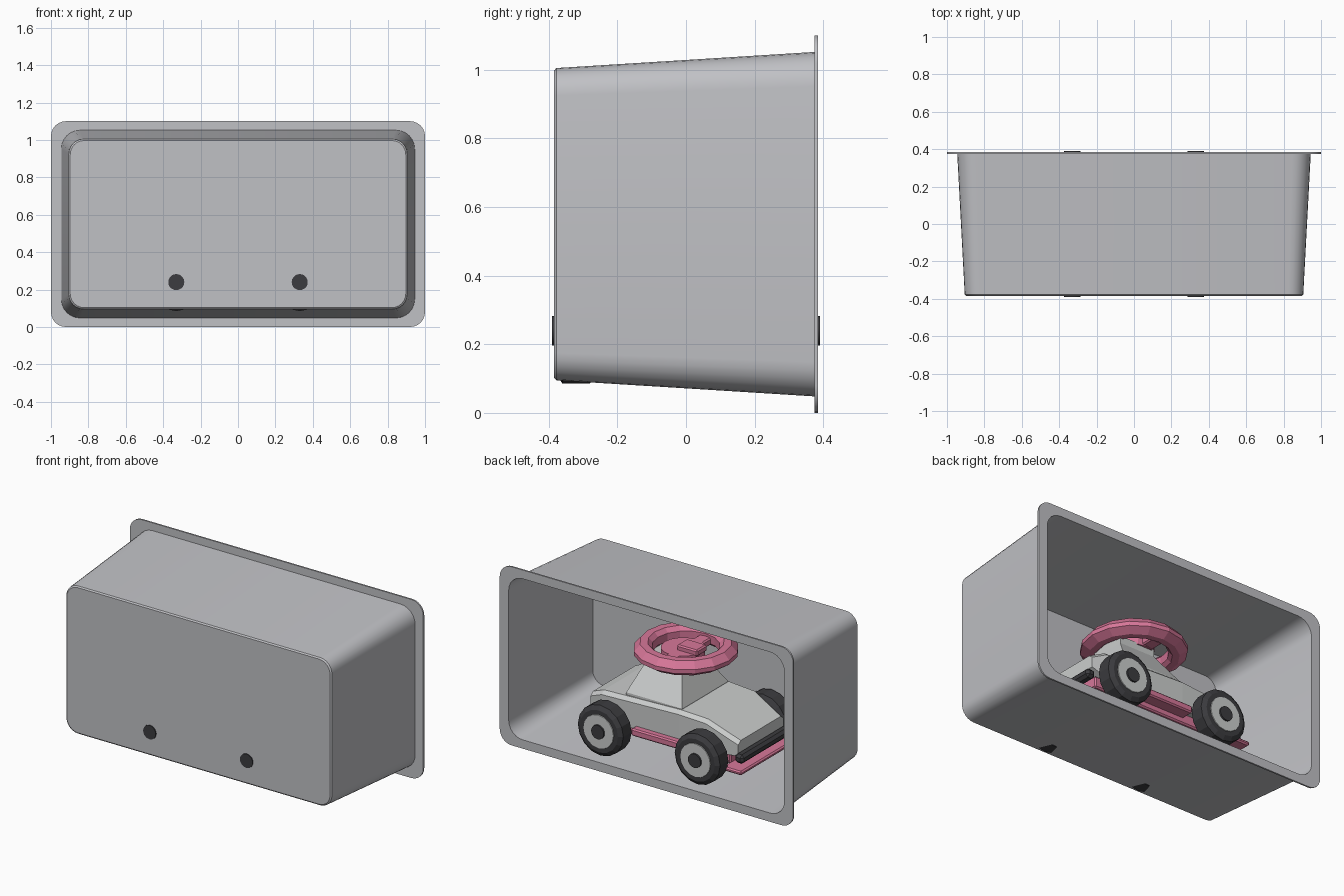
import bpy, bmesh, math

if "Cube" in bpy.data.objects:
    bpy.data.objects.remove(bpy.data.objects["Cube"])


def material(name, rgb):
    m = bpy.data.materials.new(name)
    m.diffuse_color = (*rgb, 1)
    m.use_nodes = True
    m.node_tree.nodes["Principled BSDF"].inputs["Base Color"].default_value = m.diffuse_color
    return m


TRAY = material("tray grey", (0.53, 0.535, 0.56))
BODY = material("light grey", (0.60, 0.615, 0.61))
PINK = material("pink", (0.68, 0.185, 0.32))
DARK = material("dark rubber", (0.045, 0.045, 0.05))


def skin(name, loops, mat, closed=False, smooth=None):
    """Join equal-length point loops into a surface, capped or closed as a ring."""
    bm = bmesh.new()
    rings = [[bm.verts.new(p) for p in loop] for loop in loops]
    pairs = list(zip(rings, rings[1:]))
    if closed:
        pairs.append((rings[-1], rings[0]))
    else:
        bm.faces.new(rings[0])
        bm.faces.new(rings[-1])
    for a, b in pairs:
        n = len(a)
        for i in range(n):
            bm.faces.new((a[i], a[(i + 1) % n], b[(i + 1) % n], b[i]))
    bmesh.ops.recalc_face_normals(bm, faces=bm.faces[:])
    me = bpy.data.meshes.new(name)
    bm.to_mesh(me)
    bm.free()
    me.materials.append(mat)
    ob = bpy.data.objects.new(name, me)
    bpy.context.collection.objects.link(ob)
    if smooth:
        bpy.ops.object.select_all(action='DESELECT')
        ob.select_set(True)
        bpy.context.view_layer.objects.active = ob
        bpy.ops.object.shade_smooth_by_angle(angle=math.radians(smooth))
    return ob


def rounded(hx, hz, r, y, steps=6):
    """Rounded rectangle facing y, centred on the tray."""
    pts = []
    for k, (sx, sz) in enumerate(((1, 1), (-1, 1), (-1, -1), (1, -1))):
        for i in range(steps + 1):
            a = math.pi / 2 * (k + i / steps)
            pts.append((sx * (hx - r) + r * math.cos(a), y,
                        0.55 + sz * (hz - r) + r * math.sin(a)))
    return pts


def disc(x, y, z, r, n=16):
    """Circle facing y."""
    return [(x + r * math.cos(2 * math.pi * i / n), y,
             z + r * math.sin(2 * math.pi * i / n)) for i in range(n)]


def flat_circle(x, z, r, n=16):
    """Circle facing up."""
    return [(x + r * math.cos(2 * math.pi * i / n),
             r * math.sin(2 * math.pi * i / n), z) for i in range(n)]


def rect(x0, x1, hy, z):
    return [(x0, -hy, z), (x1, -hy, z), (x1, hy, z), (x0, hy, z)]


def box(name, x0, x1, hy, z0, z1, mat, bevel=0.008):
    ob = skin(name, [rect(x0, x1, hy, z0), rect(x0, x1, hy, z1)], mat)
    mod = ob.modifiers.new("bevel", 'BEVEL')
    mod.width, mod.segments = bevel, 1
    return ob


# Tapered tray with a flange, open at the back
skin("tray", [
    rounded(0.897, 0.447, 0.075, -0.385),
    rounded(0.905, 0.455, 0.08, -0.378),
    rounded(0.945, 0.502, 0.10, 0.375),
    rounded(1.0, 0.55, 0.08, 0.375),
    rounded(1.0, 0.55, 0.08, 0.385),
    rounded(0.939, 0.496, 0.095, 0.385),
    rounded(0.899, 0.449, 0.075, -0.377),
], TRAY, smooth=30)

# Wheels: tyre, rim plate and hub cap, on both sides of both axles
for end, x in (("rear", 0.33), ("front", -0.33)):
    for side, s in (("left", -1), ("right", 1)):
        z = 0.24
        skin(f"{end}_{side}_tyre", [disc(x, s * y, z, r) for y, r in
             ((0.262, 0.125), (0.28, 0.155), (0.36, 0.155), (0.377, 0.13))], DARK)
        skin(f"{end}_{side}_rim", [disc(x, s * y, z, r) for y, r in
             ((0.37, 0.105), (0.381, 0.102))], BODY)
        skin(f"{end}_{side}_hub", [disc(x, s * y, z, 0.043, 20) for y in
             (0.37, 0.391)], DARK, smooth=30)
    skin(f"{end}_axle", [disc(x, y, 0.24, 0.03, 10) for y in (-0.28, 0.28)], DARK)

# Car body: cross-sections along its length
body = []
for x, w, top, low in ((0.49, 0.23, 0.38, 0.30), (0.40, 0.25, 0.42, 0.25),
                       (-0.13, 0.255, 0.44, 0.25), (-0.31, 0.25, 0.43, 0.25),
                       (-0.51, 0.22, 0.34, 0.25)):
    body.append([(x, -w, low), (x, w, low), (x, w, top - 0.02),
                 (x, w - 0.025, top), (x, -w + 0.025, top), (x, -w, top - 0.02)])
skin("car_body", body, BODY)

# Tapered cabin
skin("cabin", [rect(-0.13, 0.25, 0.225, 0.43), rect(-0.13, 0.25, 0.225, 0.445),
               rect(-0.05, 0.19, 0.11, 0.615), rect(-0.05, 0.19, 0.11, 0.66)], BODY)

# Chassis, side skirts and bumpers
box("chassis", -0.46, 0.46, 0.22, 0.19, 0.26, PINK)
box("side_skirts", -0.17, 0.17, 0.295, 0.225, 0.27, PINK)
box("front_plate", -0.58, -0.45, 0.29, 0.175, 0.20, PINK)
box("front_bumper", -0.56, -0.50, 0.25, 0.22, 0.275, DARK, 0.016)
box("rear_bumper", 0.48, 0.54, 0.25, 0.22, 0.275, DARK, 0.016)

# Roof ring with a facetted section
RX = 0.0
skin("roof_ring", [flat_circle(RX, z, r) for r, z in
     ((0.25, 0.645), (0.295, 0.675), (0.295, 0.70), (0.26, 0.74),
      (0.215, 0.74), (0.19, 0.715), (0.19, 0.665), (0.21, 0.645))],
     PINK, closed=True)

# Roof hub, crossbar and raised block inside the ring
skin("roof_hub", [flat_circle(RX + 0.02, z, 0.125) for z in (0.65, 0.70)], PINK)
box("roof_crossbar", RX - 0.04, RX + 0.04, 0.20, 0.655, 0.70, PINK)
box("roof_block", RX - 0.11, RX + 0.03, 0.05, 0.69, 0.73, PINK)
